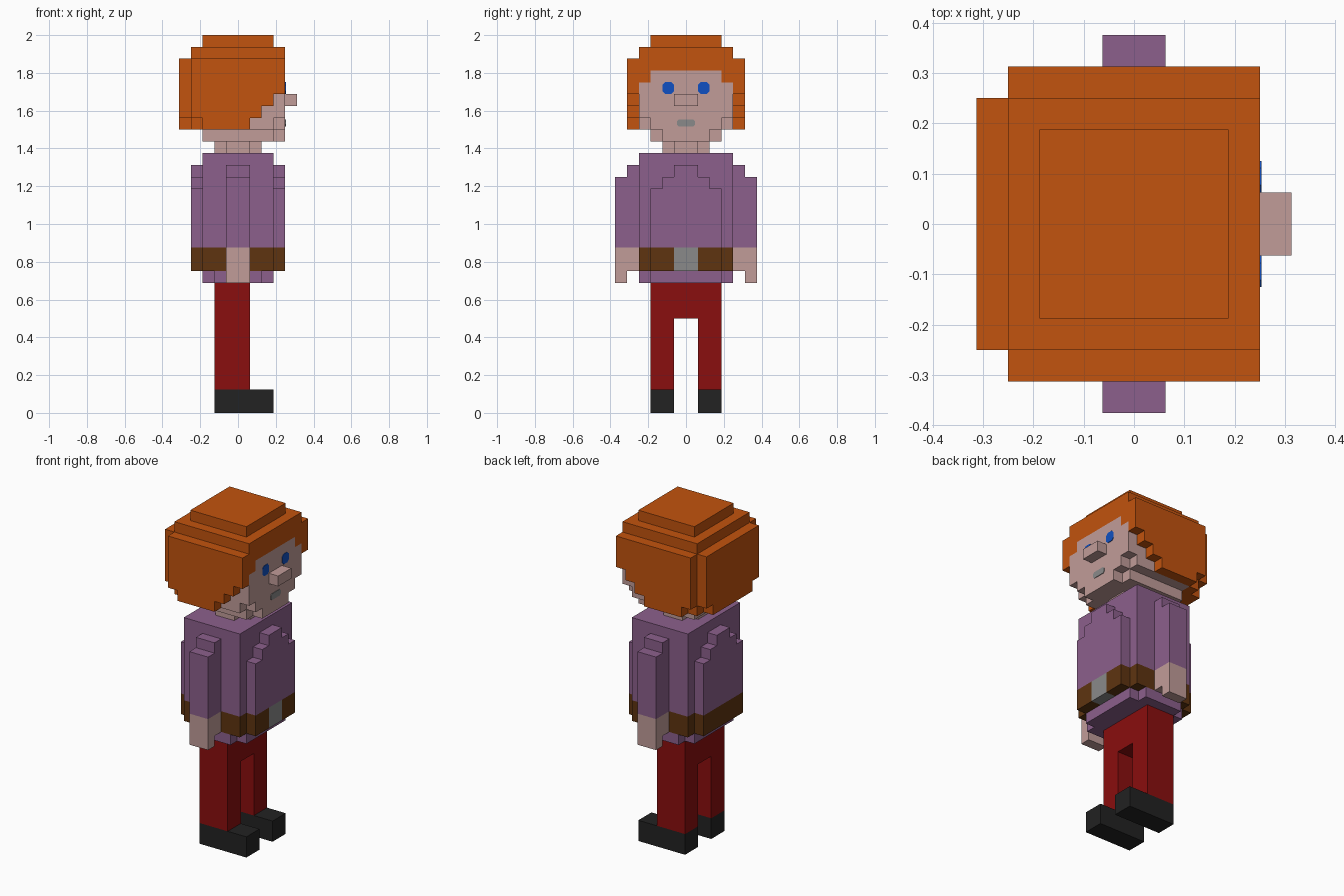
import bpy, bmesh, math
from mathutils import Vector

U = 1 / 16  # size of one block

if "Cube" in bpy.data.objects:
    bpy.data.objects.remove(bpy.data.objects["Cube"], do_unlink=True)


def material(name, rgb):
    """Flat material from 8-bit display colour."""
    lin = [((c / 255 + 0.055) / 1.055) ** 2.4 if c > 10 else c / 255 / 12.92 for c in rgb]
    m = bpy.data.materials.new(name)
    m.use_nodes = True
    m.diffuse_color = (*lin, 1)
    b = m.node_tree.nodes["Principled BSDF"]
    b.inputs["Base Color"].default_value = (*lin, 1)
    b.inputs["Roughness"].default_value = 0.9
    return m


ORANGE = material("orange_hair", (194, 83, 14))
SKIN = material("skin", (193, 156, 153))
PURPLE = material("purple_cloth", (140, 96, 140))
BROWN = material("brown_leather", (94, 52, 16))
GREY = material("grey", (138, 138, 138))
RED = material("red_cloth", (138, 14, 14))
BLACK = material("black_leather", (34, 34, 34))
BLUE = material("blue_eye", (16, 80, 194))


def finish(bm, name, mat):
    bmesh.ops.recalc_face_normals(bm, faces=bm.faces)
    me = bpy.data.meshes.new(name)
    bm.to_mesh(me)
    bm.free()
    me.materials.append(mat)
    ob = bpy.data.objects.new(name, me)
    bpy.context.collection.objects.link(ob)
    return ob


def cells(boxes):
    """All unit cells inside boxes given as x0, x1, y0, y1, z0, z1."""
    return {(x, y, z) for a, b, c, d, e, f in boxes
            for x in range(a, b) for y in range(c, d) for z in range(e, f)}


def blocks(name, mat, boxes, cut=()):
    """One clean outer skin around the union of block-unit boxes."""
    solid = cells(boxes) - cells(cut)
    bm = bmesh.new()
    for cell in solid:
        for axis in range(3):
            for side in (0, 1):
                near = list(cell)
                near[axis] += 2 * side - 1
                if tuple(near) in solid:
                    continue
                ring = []
                for s, t in ((0, 0), (1, 0), (1, 1), (0, 1)):
                    p = list(cell)
                    p[axis] += side
                    p[(axis + 1) % 3] += s
                    p[(axis + 2) % 3] += t
                    ring.append(bm.verts.new(Vector(p) * U))
                bm.faces.new(ring if side else ring[::-1])
    bmesh.ops.remove_doubles(bm, verts=bm.verts, dist=1e-4)
    bmesh.ops.dissolve_limit(bm, angle_limit=math.radians(1),
                             verts=bm.verts, edges=bm.edges)
    return finish(bm, name, mat)


def both(*boxes):
    """The boxes plus their mirror images across y = 0."""
    return list(boxes) + [(a, b, -d, -c, e, f) for a, b, c, d, e, f in boxes]


def plus(x, y, z0, z1):
    """Rectangle with its four corner blocks notched."""
    return [(-x, x, 1 - y, y - 1, z0, z1), (1 - x, x - 1, -y, y, z0, z1)]


def face_plate(name, mat, y, z, w, h, c):
    """Thin plate with chamfered corners on the face."""
    bm = bmesh.new()
    w, h = w / 2, h / 2
    pts = [(w - c, -h), (w, c - h), (w, h - c), (w - c, h),
           (c - w, h), (-w, h - c), (-w, c - h), (c - w, -h)]
    f = bm.faces.new([bm.verts.new((0.249, y + p, z + q)) for p, q in pts])
    ext = bmesh.ops.extrude_face_region(bm, geom=[f])
    bmesh.ops.translate(bm, vec=(0.004, 0, 0),
                        verts=[v for v in ext["geom"] if isinstance(v, bmesh.types.BMVert)])
    return finish(bm, name, mat)


# Feet, legs and arms, one per side (left is the -1 .. -6 or 1 .. 6 range in y)
for side, pick in (("left", 0), ("right", 1)):
    def sided(*boxes):
        return both(*boxes)[pick * len(boxes):(pick + 1) * len(boxes)]
    blocks(side + "_shoe", BLACK, sided((-2, 3, 1, 3, 0, 2)))
    blocks(side + "_sleeve", PURPLE, sided((-1, 1, 5, 6, 14, 20), (-1, 1, 4, 5, 14, 21)))
    blocks(side + "_hand", SKIN, sided((-1, 1, 5, 6, 11, 14), (-1, 1, 4, 5, 12, 14)))

# Trousers
blocks("trousers", RED, both((-2, 1, 1, 3, 2, 11)) + [(-2, 1, -1, 1, 8, 11)])

# Tunic: hem, body, and stepped chest and back panels
blocks("tunic_hem", PURPLE, plus(3, 4, 11, 12))
blocks("tunic", PURPLE, [(-3, 3, -4, 4, 14, 22), (-4, 4, -3, 3, 14, 19),
                         (-4, 4, -2, 2, 19, 20), (-4, 4, -1, 1, 20, 21)])

# Belt with buckle set into its front
buckle = (3, 4, -1, 1, 12, 14)
blocks("belt", BROWN, plus(4, 4, 12, 14), [buckle])
blocks("buckle", GREY, [buckle])

# Neck, head and nose
blocks("neck", SKIN, plus(2, 2, 22, 23))
blocks("head", SKIN, [(-3, 3, -3, 3, 23, 24), (3, 4, -2, 2, 23, 24),
                      (-3, 3, -4, 4, 24, 25), (3, 4, -3, 3, 24, 25),
                      (-3, 4, -4, 4, 25, 28), (-3, 4, -3, 3, 28, 29)])
blocks("nose", SKIN, [(4, 5, -1, 1, 26, 27)])

# Hair: stepped crown, fringe, back, and side locks rising towards the face
hair = [(-3, 3, -3, 3, 31, 32), (-4, 4, -4, 4, 30, 31), (-4, 4, -4, 4, 29, 30),
        (-5, -4, -4, 4, 25, 30), (-5, -4, -3, 3, 24, 25),
        (-4, -3, -4, 4, 24, 30)]
hair += both((-4, 4, 3, 4, 28, 30), (-4, 1, 4, 5, 25, 30), (-3, 1, 4, 5, 24, 25),
             (1, 2, 4, 5, 25, 30), (2, 3, 4, 5, 26, 30), (3, 4, 4, 5, 27, 30))
blocks("hair", ORANGE, hair)

# Eyes and mouth
for side, s in (("left", 1), ("right", -1)):
    face_plate(side + "_eye", BLUE, 0.094 * s, 1.72, 0.062, 0.062, 0.014)
face_plate("mouth", GREY, 0, 1.535, 0.095, 0.038, 0.01)
